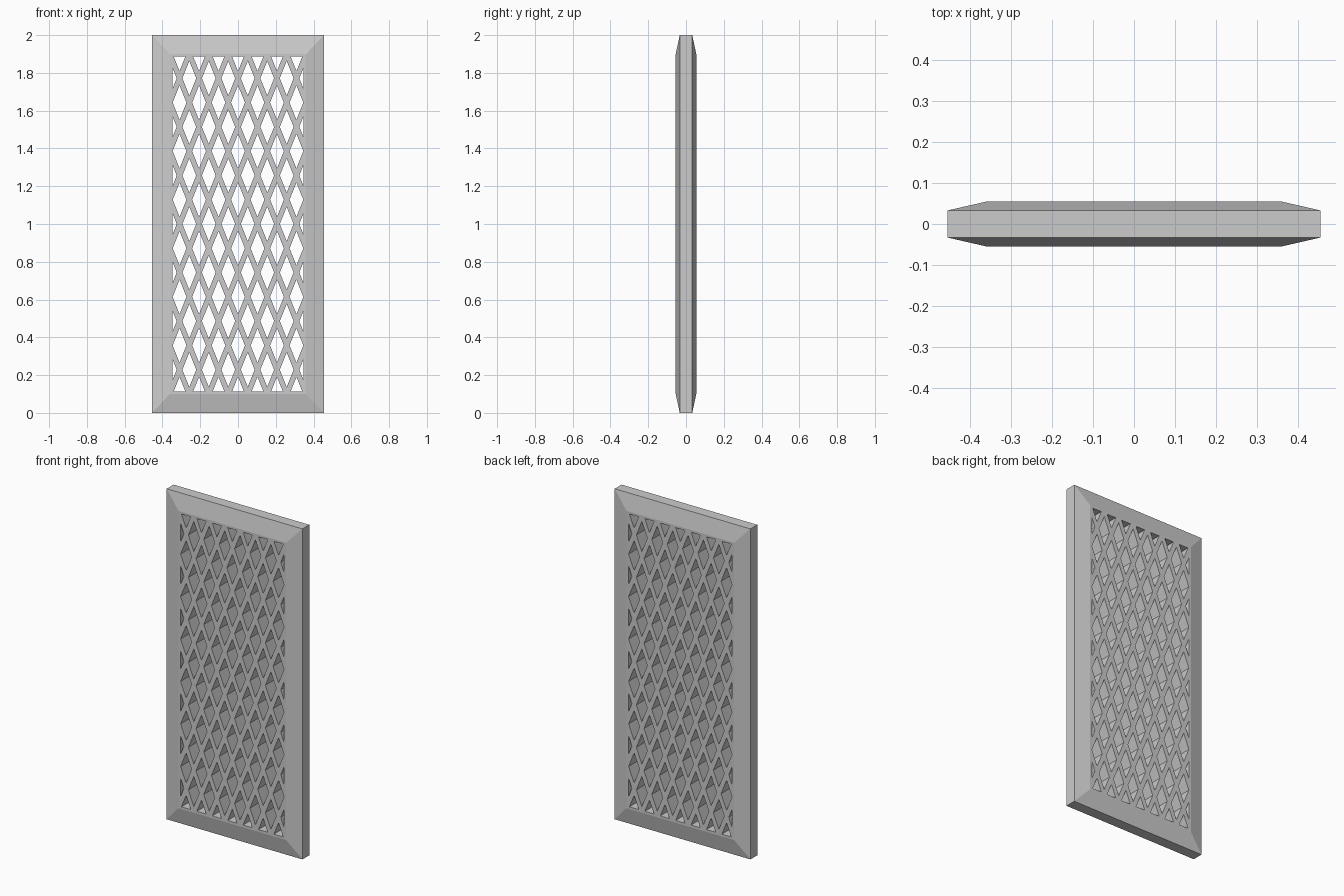
import bpy, bmesh

if "Cube" in bpy.data.objects:
    bpy.data.objects.remove(bpy.data.objects["Cube"])

W, H = 0.4545, 2.0           # outer half width, height
IW, Z0, Z1 = 0.361, 0.10, 1.90   # lattice field bounds
D_OUT, D_IN = 0.033, 0.0545  # half depth at rim and at the field
COLS, ROWS = 7, 14
BAR = 0.014                  # half width of a lattice bar


def finish(bm, name):
    me = bpy.data.meshes.new(name)
    bm.to_mesh(me)
    bm.free()
    ob = bpy.data.objects.new(name, me)
    bpy.context.collection.objects.link(ob)
    return ob


# Frame: rim with sloped mitred faces front and back
bm = bmesh.new()


def loop(hw, za, zb, y):
    return [bm.verts.new((x, y, z)) for x, z in
            ((-hw, za), (hw, za), (hw, zb), (-hw, zb))]


loops = [loop(IW, Z0, Z1, -D_IN), loop(W, 0, H, -D_OUT),
         loop(W, 0, H, D_OUT), loop(IW, Z0, Z1, D_IN)]
for a, b in zip(loops, loops[1:]):
    for i in range(4):
        j = (i + 1) % 4
        bm.faces.new((a[j], a[i], b[i], b[j]))
bm.normal_update()
# make sure the rim faces outward
if any(f.normal.z < -0.9 and f.calc_center_median().z > 1 for f in bm.faces):
    bmesh.ops.reverse_faces(bm, faces=bm.faces[:])
finish(bm, "bevelled_frame")

# Lattice: diamond cells (triangles at the borders), inset and opened
bm = bmesh.new()
px, pz = 2 * IW / COLS, (Z1 - Z0) / ROWS
cells = []
for r in range(ROWS + 1):
    n = COLS if r % 2 == 0 else COLS + 1
    for c in range(n):
        cx = (c - (n - 1) / 2) * px
        cz = Z0 + r * pz
        pts = [(cx - px / 2, cz), (cx, cz - pz), (cx + px / 2, cz), (cx, cz + pz)]
        pts = [p for p in pts if abs(p[0]) < IW + 1e-4 and Z0 - 1e-4 < p[1] < Z1 + 1e-4]
        cells.append(bm.faces.new([bm.verts.new((x, -D_IN, z)) for x, z in pts]))
bmesh.ops.remove_doubles(bm, verts=bm.verts[:], dist=1e-4)
cells = bm.faces[:]
bm.normal_update()
bmesh.ops.inset_individual(bm, faces=cells, thickness=BAR, use_even_offset=True)
bmesh.ops.delete(bm, geom=cells, context='FACES')

# Give the lattice its depth
front = bm.faces[:]
ext = bmesh.ops.extrude_face_region(bm, geom=front, use_keep_orig=True)
new_verts = [g for g in ext["geom"] if isinstance(g, bmesh.types.BMVert)]
bmesh.ops.translate(bm, verts=new_verts, vec=(0, 2 * D_IN, 0))
bmesh.ops.recalc_face_normals(bm, faces=bm.faces[:])


# Remove the outer walls hidden inside the frame
def on_border(v):
    return abs(abs(v.co.x) - IW) < 1e-4, abs(v.co.z - Z0) < 1e-4, abs(v.co.z - Z1) < 1e-4


hidden = [f for f in bm.faces
          if any(all(flags) for flags in zip(*[on_border(v) for v in f.verts]))]
bmesh.ops.delete(bm, geom=hidden, context='FACES')
finish(bm, "diamond_lattice")
